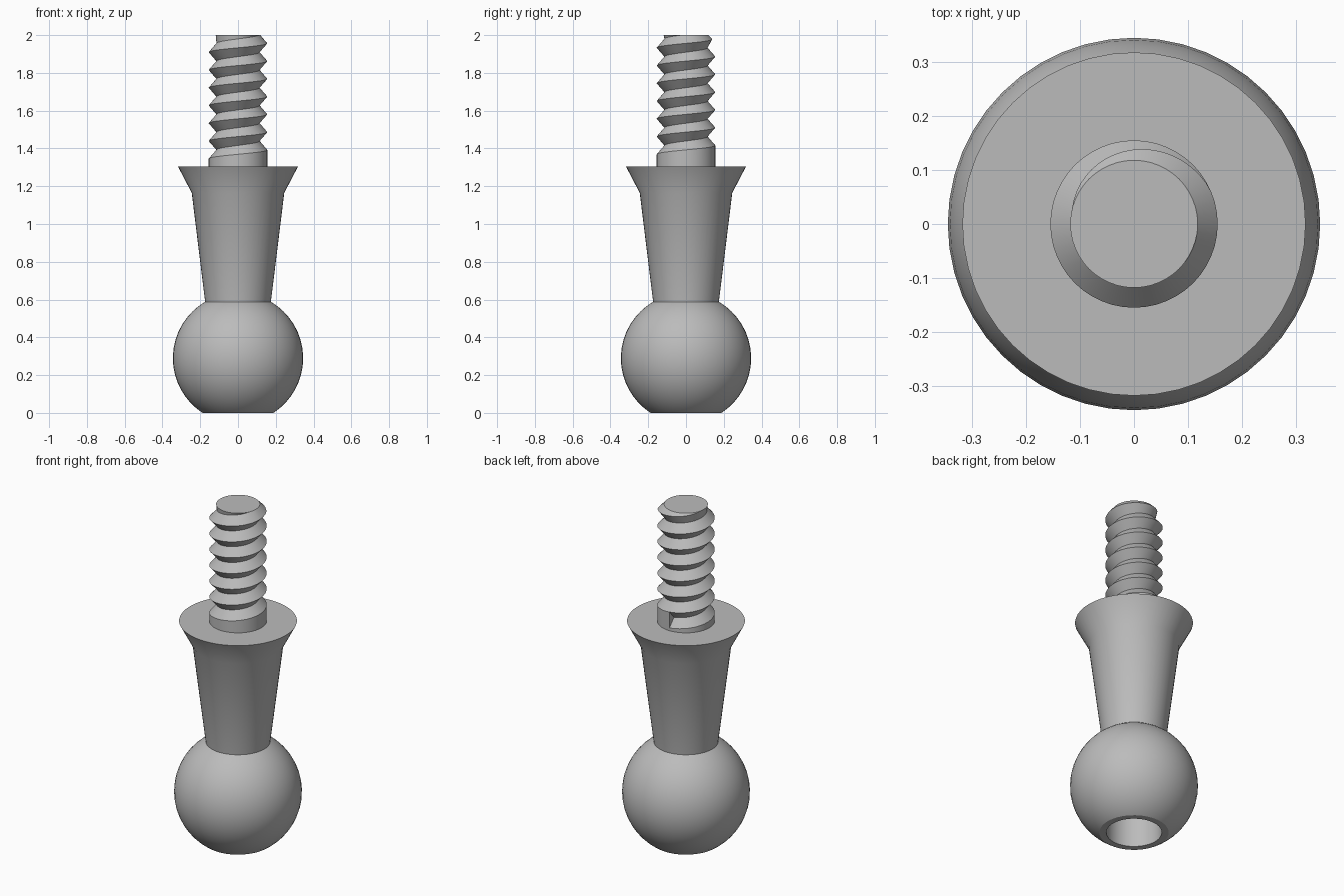
import bpy
import bmesh
from math import sin, cos, pi, sqrt, radians

cube = bpy.data.objects.get("Cube")
if cube:
    bpy.data.objects.remove(cube)

# Single plain grey
grey = bpy.data.materials.new("plain grey")
grey.use_nodes = True
colour = (0.5, 0.5, 0.5, 1)
grey.diffuse_color = colour
grey.node_tree.nodes["Principled BSDF"].inputs["Base Color"].default_value = colour


def finish(bm, name, angle):
    """Clean the mesh, make the object and smooth it below the given angle."""
    bmesh.ops.remove_doubles(bm, verts=bm.verts, dist=0.0002)
    bmesh.ops.recalc_face_normals(bm, faces=bm.faces)
    mesh = bpy.data.meshes.new(name)
    bm.to_mesh(mesh)
    bm.free()
    mesh.materials.append(grey)
    obj = bpy.data.objects.new(name, mesh)
    bpy.context.collection.objects.link(obj)
    bpy.ops.object.select_all(action="DESELECT")
    obj.select_set(True)
    bpy.context.view_layer.objects.active = obj
    bpy.ops.object.shade_smooth_by_angle(angle=radians(angle))
    return obj


def lathe(name, profile, steps=48):
    """Spin (radius, height) points around the z axis."""
    bm = bmesh.new()
    verts = [bm.verts.new((r, 0, z)) for r, z in profile]
    edges = [bm.edges.new(pair) for pair in zip(verts, verts[1:])]
    bmesh.ops.spin(bm, geom=verts + edges, cent=(0, 0, 0), axis=(0, 0, 1),
                   angle=2 * pi, steps=steps, use_duplicate=False)
    return finish(bm, name, 30)


# Ball with flat foot and round socket in its underside
BALL_R, BALL_Z, BALL_TOP = 0.345, 0.29, 0.592
SOCKET_R, SOCKET_TOP = 0.15, 0.56
arc = []
for i in range(21):
    z = BALL_Z - BALL_Z * cos(pi * i / 20)
    z = min(z * BALL_TOP / (2 * BALL_Z), BALL_TOP)
    arc.append((sqrt(BALL_R ** 2 - (z - BALL_Z) ** 2), z))
lathe("ball", [(0, SOCKET_TOP), (SOCKET_R, SOCKET_TOP), (SOCKET_R, 0)]
      + arc + [(0, BALL_TOP)])

# Tapered neck that flares into a flat shoulder
lathe("neck", [(0.174, 0.588), (0.245, 1.165), (0.318, 1.305), (0, 1.305)])

# Threaded rod: alternating crest and root rows that climb around the axis
PITCH, CREST, ROOT = 0.094, 0.155, 0.114
BASE, START, TOP, TIP = 1.3, 1.322, 2.0, 0.118
SIDES, ROWS = 48, 20
bm = bmesh.new()
columns = []
for s in range(SIDES + 1):
    turn = s / SIDES
    a = pi / 2 + 2 * pi * turn
    column = [bm.verts.new((CREST * cos(a), CREST * sin(a), BASE))]
    for k in range(ROWS):
        z = min(START + PITCH * (turn + k / 2), TOP)
        r = min(ROOT if k % 2 else CREST, TIP + (TOP - z))
        if z == TOP:
            r = TIP
        column.append(bm.verts.new((r * cos(a), r * sin(a), z)))
    columns.append(column)
for left, right in zip(columns, columns[1:]):
    for k in range(ROWS):
        bm.faces.new((left[k], right[k], right[k + 1], left[k + 1]))
# Step where the thread starts, and the flat tip
bm.faces.new(columns[0][1:4])
bm.faces.new([c[-1] for c in columns[:-1]])
bmesh.ops.dissolve_degenerate(bm, dist=0.0001, edges=bm.edges)
finish(bm, "threaded_rod", 30)
